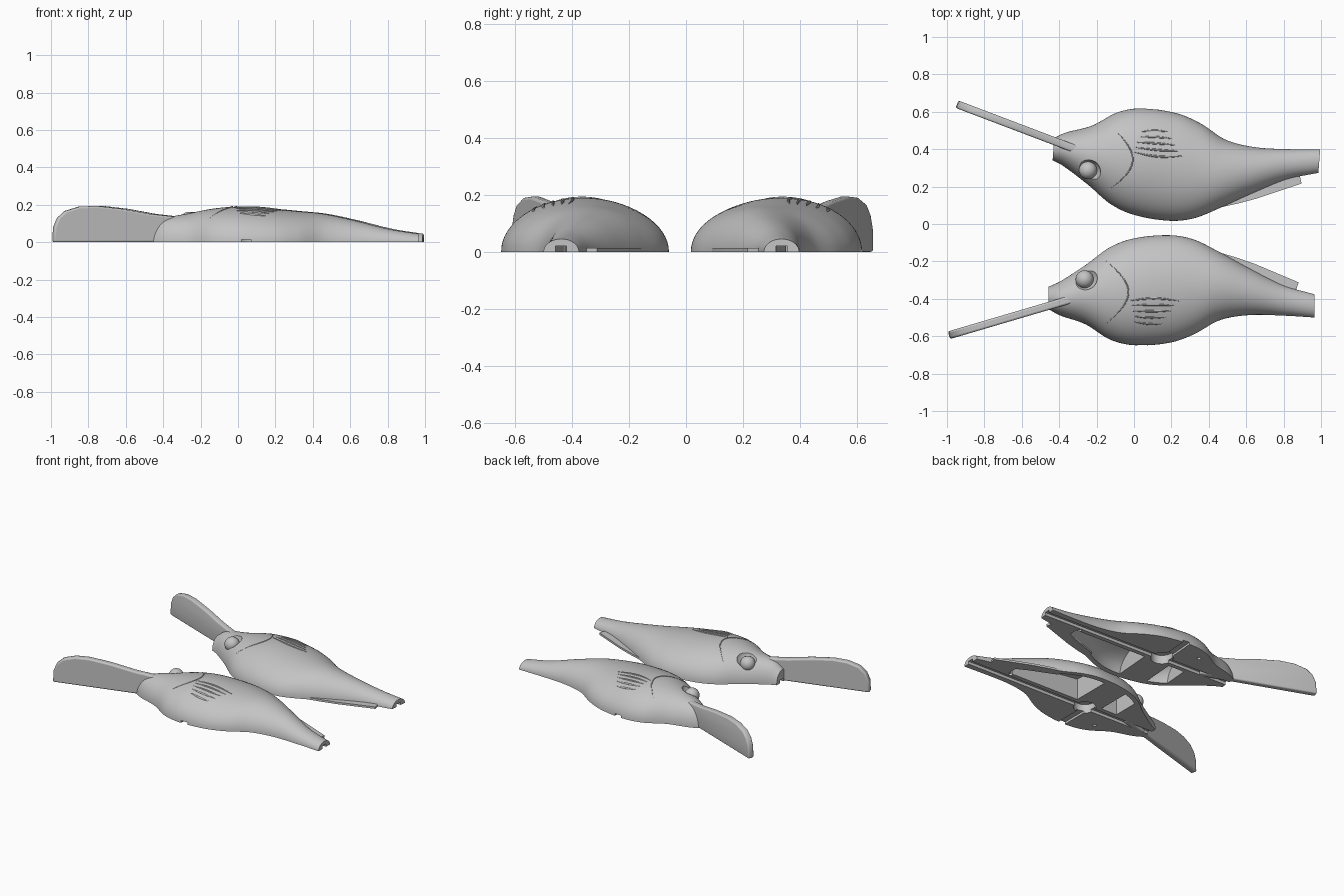
import bpy, bmesh, math
from mathutils import Matrix, Vector

cube = bpy.data.objects.get("Cube")
if cube:
    bpy.data.objects.remove(cube, do_unlink=True)

grey = bpy.data.materials.new("plain grey")
grey.use_nodes = True
COLOUR = (0.55, 0.55, 0.55, 1)
grey.diffuse_color = COLOUR
grey.node_tree.nodes["Principled BSDF"].inputs["Base Color"].default_value = COLOUR

# Body sections: x, back edge, belly edge, height
SECTIONS = [
    (-.457, -.455, -.335, .085), (-.40, -.487, -.31, .125), (-.26, -.536, -.22, .155),
    (-.13, -.617, -.125, .18), (0, -.648, -.077, .19), (.19, -.635, -.06, .178),
    (.32, -.59, -.083, .166), (.457, -.515, -.15, .152), (.617, -.487, -.237, .118),
    (.8, -.49, -.328, .072), (.965, -.5, -.376, .045)]


def section(x):
    """Smoothly interpolated back edge, belly edge and height."""
    last = len(SECTIONS) - 1
    i = max([k for k in range(last) if SECTIONS[k][0] <= x + 1e-6] or [0])
    a, b = SECTIONS[i], SECTIONS[i + 1]
    p, q = SECTIONS[max(i - 1, 0)], SECTIONS[min(i + 2, last)]
    d = b[0] - a[0]
    t = (x - a[0]) / d
    out = []
    for k in (1, 2, 3):
        m0 = (b[k] - p[k]) / (b[0] - p[0]) * d
        m1 = (q[k] - a[k]) / (q[0] - a[0]) * d
        out.append((2*t**3 - 3*t*t + 1) * a[k] + (t**3 - 2*t*t + t) * m0
                   + (3*t*t - 2*t**3) * b[k] + (t**3 - t*t) * m1)
    return out


def surface(x, y, inset=0):
    lo, hi, h = section(x)
    u = (y - (lo + hi) / 2) / ((hi - lo) / 2 - inset)
    return (h - inset) * math.sqrt(max(0, 1 - u * u))


def axis(x):
    return -.405 - .035 * x


def finish(name, bm):
    bmesh.ops.recalc_face_normals(bm, faces=bm.faces)
    mesh = bpy.data.meshes.new(name)
    bm.to_mesh(mesh)
    bm.free()
    mesh.materials.append(grey)
    ob = bpy.data.objects.new(name, mesh)
    bpy.context.collection.objects.link(ob)
    return ob


def loft(name, rings):
    bm = bmesh.new()
    rows = [[bm.verts.new(p) for p in ring] for ring in rings]
    n = len(rows[0])
    for a, b in zip(rows, rows[1:]):
        for j in range(n):
            k = (j + 1) % n
            bm.faces.new((a[j], a[k], b[k], b[j]))
    bm.faces.new(rows[0])
    bm.faces.new(rows[-1])
    return finish(name, bm)


def prism(name, outline, matrix, depth):
    """Outline in local xy, extruded along local z."""
    return loft(name, [[matrix @ Vector((u, v, w)) for u, v in outline] for w in (0, depth)])


def circle(x, y, r, n=32):
    return [(x + r * math.cos(i * math.tau / n), y + r * math.sin(i * math.tau / n)) for i in range(n)]


def ball(name, centre, r):
    bm = bmesh.new()
    bmesh.ops.create_uvsphere(bm, u_segments=32, v_segments=16, radius=r,
                              matrix=Matrix.Translation(centre))
    return finish(name, bm)


def spread(a, b, n):
    return [a + (b - a) * i / n for i in range(n + 1)]


def baked(ob):
    graph = bpy.context.evaluated_depsgraph_get()
    return bpy.data.meshes.new_from_object(ob.evaluated_get(graph))


# Half body
rings = []
for x in spread(-.457, .965, 80):
    lo, hi, h = section(x)
    rings.append([(x, (lo + hi) / 2 - (hi - lo) / 2 * math.cos(a), h * math.sin(a))
                  for a in spread(0, math.pi, 32)])
body = loft("body_half", rings)


# Hollows in the flat inner face
def pocket(x0, x1):
    rings = []
    for x in spread(x0, x1, 24):
        lo, hi = axis(x) + .05, section(x)[1] - .036
        rings.append([(x, lo, -.02)] + [(x, y, max(.004, surface(x, y, .035)))
                                        for y in spread(lo, hi, 16)] + [(x, hi, -.02)])
    return loft("pocket_cutter", rings)


below = Matrix.Translation((0, 0, -.02))
groove = [(x, axis(x) + s * .02) for x, s in ((-.6, -1), (1.1, -1), (1.1, 1), (-.6, 1))]
slot = [(.02, -.8), (.07, -.8), (.07, -.4), (.02, -.4)]
EYE = (-.264, -.296)
eye_z = surface(*EYE)
cutters = [
    pocket(.16, .7), pocket(-.15, -.03),
    prism("groove_cutter", groove, below, .04), prism("slot_cutter", slot, below, .035),
    prism("socket_cutter", circle(.06, axis(.06), .07), below, .08),
    prism("pin_cutter", circle(.68, -.39, .012, 16), below, .05),
    prism("pin_cutter", circle(-.13, -.54, .012, 16), below, .05),
    ball("eye_cutter", (EYE[0], EYE[1] + .012, eye_z + .035), .07)]
for c in cutters:
    c.hide_render = True
    mod = body.modifiers.new("cut", 'BOOLEAN')
    mod.operation, mod.solver, mod.object = 'DIFFERENCE', 'EXACT', c
bpy.context.view_layer.update()
mesh = baked(body)
body.modifiers.clear()
body.data = mesh
for c in cutters:
    bpy.data.objects.remove(c, do_unlink=True)

# Eye
eye = ball("eye", (EYE[0], EYE[1], eye_z - .017), .048)

# Diving lip, upright plate set at an angle to the body
LIP = [(0, 0), (.004, .08), (.025, .13), (.065, .167), (.14, .19), (.23, .194), (.37, .178),
       (.52, .151), (.64, .138), (.74, .139), (.74, 0)]
lip_matrix = (Matrix.Translation((-.99, -.595, 0)) @ Matrix.Rotation(math.radians(16.4), 4, 'Z')
              @ Matrix.Rotation(math.pi / 2, 4, 'X') @ Matrix.Translation((0, 0, -.021)))
lip = prism("diving_lip", [(u * 1.04, v) for u, v in LIP], lip_matrix, .042)
bevel = lip.modifiers.new("soft edge", 'BEVEL')
bevel.width, bevel.segments, bevel.limit_method = .01, 3, 'ANGLE'
bevel.angle_limit = math.radians(50)

# Thin tongue beside the tail
TONGUE = [(.45, -.15), (.55, -.18), (.65, -.215), (.88, -.312), (.868, -.35), (.72, -.32), (.45, -.2)]
tongue = prism("tail_tongue", TONGUE, Matrix(), .014)


# Fine ridges that follow the skin
def ridge(name, path, r):
    rings = []
    for i, (x, y) in enumerate(path):
        a, b = path[max(i - 1, 0)], path[min(i + 1, len(path) - 1)]
        side = Vector((a[1] - b[1], b[0] - a[0], 0)).normalized()
        slope = (surface(x + side.x * .01, y + side.y * .01) - surface(x, y)) / .01
        side = (side + Vector((0, 0, slope))).normalized()
        centre = Vector((x, y, surface(x, y)))
        s = r * (.2 + .8 * math.sin(math.pi * i / (len(path) - 1)))
        rings.append([centre + side * u + Vector((0, 0, v)) for u, v in circle(0, 0, s, 8)])
    return loft(name, rings)


parts = [body, eye, lip, tongue]
for k in range(5):
    path = [(x, -.412 - k * .026 + .014 * math.sin((x + .03) / .27 * math.pi) * (1 - k * .6))
            for x in spread(-.03 + k * .008, .24 - k * .022, 16)]
    parts.append(ridge("side_fin_ridge", path, .006))
gill = [(-.17 + .14 * math.sin(t * math.pi), -.55 + .37 * t) for t in spread(.05, .95, 24)]
parts.append(ridge("gill_line", gill, .004))

# Second half: mirrored and turned slightly
other = (Matrix.Translation((-.005, -.028, 0)) @ Matrix.Rotation(math.radians(-4.36), 4, 'Z')
         @ Matrix.Diagonal((1, -1, 1, 1)))
bpy.context.view_layer.update()
for ob in list(parts):
    mesh = baked(ob)
    mesh.transform(other)
    mesh.flip_normals()
    twin = bpy.data.objects.new(ob.name + "_second", mesh)
    bpy.context.collection.objects.link(twin)
    parts.append(twin)

for ob in parts:
    bpy.ops.object.select_all(action='DESELECT')
    ob.select_set(True)
    bpy.context.view_layer.objects.active = ob
    bpy.ops.object.shade_smooth_by_angle(angle=math.radians(35))
